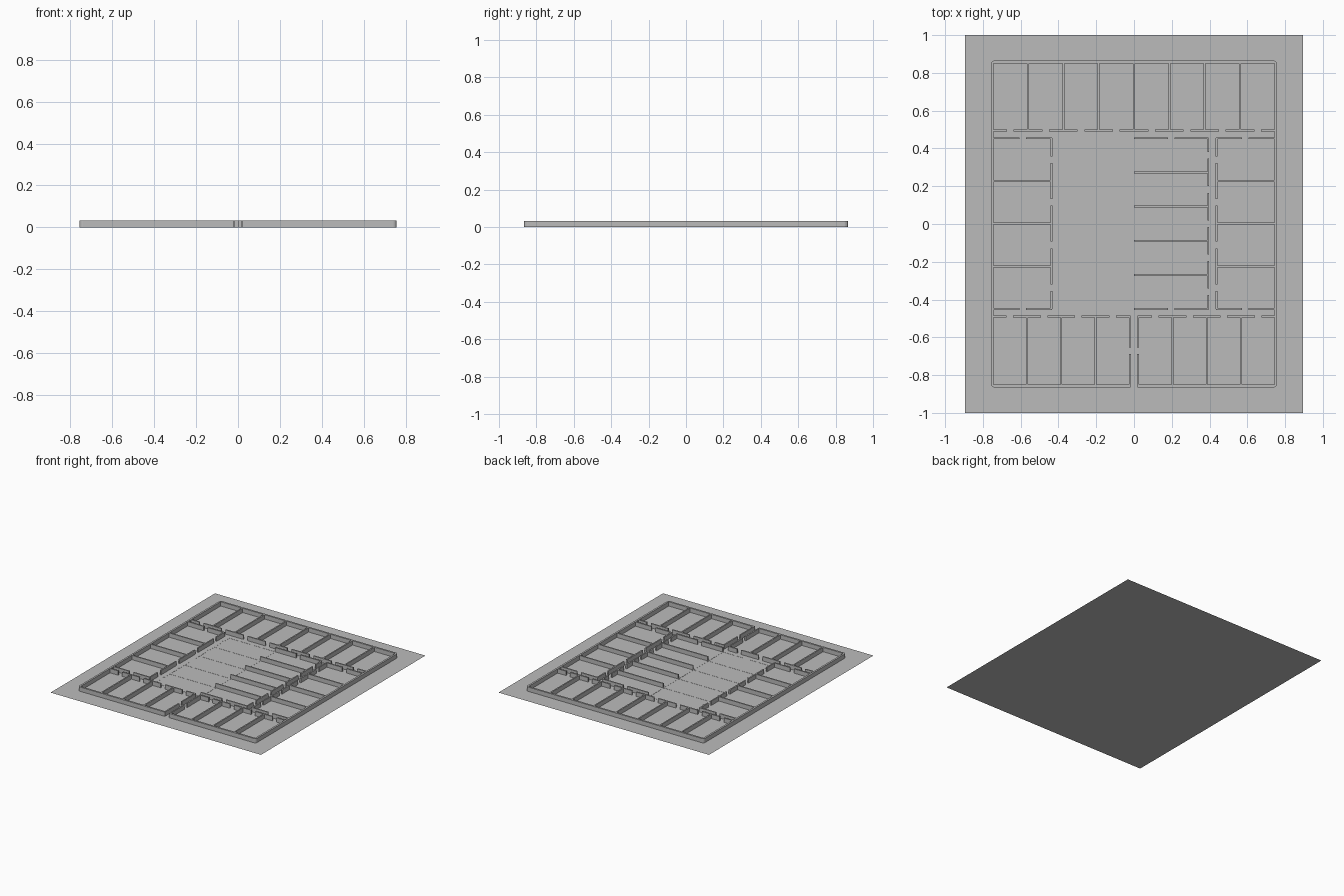
import bpy, bmesh, math

cube = bpy.data.objects.get("Cube")
if cube:
    bpy.data.objects.remove(cube)

GREY = (0.5, 0.5, 0.5, 1)
mat = bpy.data.materials.new("plain grey")
mat.use_nodes = True
mat.diffuse_color = GREY
mat.node_tree.nodes["Principled BSDF"].inputs["Base Color"].default_value = GREY

HEIGHT = 0.033   # full walls
FLAT = 0.001     # outlines marked on the floor
THICK = 0.01
DOOR = 0.035


def finish(name, bm):
    mesh = bpy.data.meshes.new(name)
    bm.to_mesh(mesh)
    bm.free()
    mesh.materials.append(mat)
    obj = bpy.data.objects.new(name, mesh)
    bpy.context.collection.objects.link(obj)
    return obj


def box(bm, x0, x1, y0, y1, h):
    made = bmesh.ops.create_cube(bm, size=1)["verts"]
    bmesh.ops.scale(bm, vec=(x1 - x0, y1 - y0, h), verts=made)
    bmesh.ops.translate(bm, vec=((x0 + x1) / 2, (y0 + y1) / 2, h / 2), verts=made)


def wall(bm, axis, at, start, end, doors=(), h=HEIGHT, t=THICK):
    """Straight wall along an axis, broken by a doorway at each door centre."""
    cuts = [start]
    for d in sorted(doors):
        cuts += [d - DOOR / 2, d + DOOR / 2]
    cuts.append(end)
    for a, b in zip(cuts[::2], cuts[1::2]):
        if axis == "x":
            box(bm, a, b, at - t / 2, at + t / 2, h)
        else:
            box(bm, at - t / 2, at + t / 2, a, b, h)


def middles(edges):
    return [(a + b) / 2 for a, b in zip(edges, edges[1:])]


def spread(a, b, n):
    return [a + (b - a) * i / n for i in range(n + 1)]


# Ground sheet
bm = bmesh.new()
bmesh.ops.create_grid(bm, x_segments=1, y_segments=1, size=1)
bmesh.ops.scale(bm, vec=(0.896, 1, 1), verts=bm.verts)
finish("ground", bm)

# Outer wall with rounded corners and an entrance in the front
OX, OY, IX, IY, GAP, R = 0.757, 0.865, 0.743, 0.851, 0.018, 0.018
for side, name in ((-1, "right"), (1, "left")):
    outer, inner = [(GAP, -OY)], [(GAP, -IY)]
    for sy in (-1, 1):
        steps = range(5) if sy < 0 else range(4, -1, -1)
        for i in steps:
            a = math.pi / 2 * (1 - i / 4)
            outer.append((OX - R + R * math.cos(a), sy * (OY - R + R * math.sin(a))))
        inner.append((IX, sy * IY))
    outer.append((0, OY))
    inner.append((0, IY))
    bm = bmesh.new()
    ring = [bm.verts.new((side * x, y, 0)) for x, y in outer + inner[::-1]]
    base = bm.faces.new(ring)
    top = bmesh.ops.extrude_face_region(bm, geom=[base])["geom"]
    bmesh.ops.translate(bm, vec=(0, 0, HEIGHT),
                        verts=[g for g in top if isinstance(g, bmesh.types.BMVert)])
    bmesh.ops.recalc_face_normals(bm, faces=bm.faces)
    finish("outer_wall_" + name, bm)

# Back row of eight rooms
bm = bmesh.new()
cols = spread(-0.748, 0.748, 8)
wall(bm, "x", 0.495, -IX, IX, middles(cols))
for x in cols[1:-1]:
    wall(bm, "y", x, 0.495, IY)
finish("back_rooms", bm)

# Front rows of four rooms beside the entrance passage
for s, name in ((-1, "right"), (1, "left")):
    bm = bmesh.new()
    cols = sorted(s * x for x in spread(0.022, 0.748, 4))
    lo, hi = sorted((s * 0.018, s * IX))
    wall(bm, "x", -0.49, lo, hi, middles(cols))
    for x in cols[1:-1]:
        wall(bm, "y", x, -IY, -0.49)
    wall(bm, "y", s * 0.022, -IY, -0.49, [-0.672])
    finish("front_rooms_" + name, bm)

# Side blocks of four rooms
for s, name in ((-1, "right"), (1, "left")):
    bm = bmesh.new()
    rows = spread(-0.45, 0.454, 4)
    lo, hi = sorted((s * 0.433, s * IX))
    wall(bm, "y", s * 0.437, rows[0], rows[-1], middles(rows))
    for y in rows[1:-1]:
        wall(bm, "x", y, lo, hi)
    for y in (rows[0], rows[-1]):
        wall(bm, "x", y, lo, hi, [s * 0.59])
    finish("side_rooms_" + name, bm)

# Centre block: raised rooms on one half, floor outlines on the other
for s, name, h in ((-1, "centre_outlines", FLAT), (1, "centre_rooms", HEIGHT)):
    bm = bmesh.new()
    rows = spread(-0.45, 0.454, 5)
    lo, hi = sorted((0, s * 0.395))
    wall(bm, "y", s * 0.393, rows[0], rows[-1], middles(rows), h)
    for y in rows[1:-1]:
        wall(bm, "x", y, lo, hi, (), h)
    for y in (rows[0], rows[-1]):
        wall(bm, "x", y, lo, hi, [s * 0.197], h)
    if s < 0:
        wall(bm, "y", 0, rows[0], rows[-1], (), h)
    finish(name, bm)
